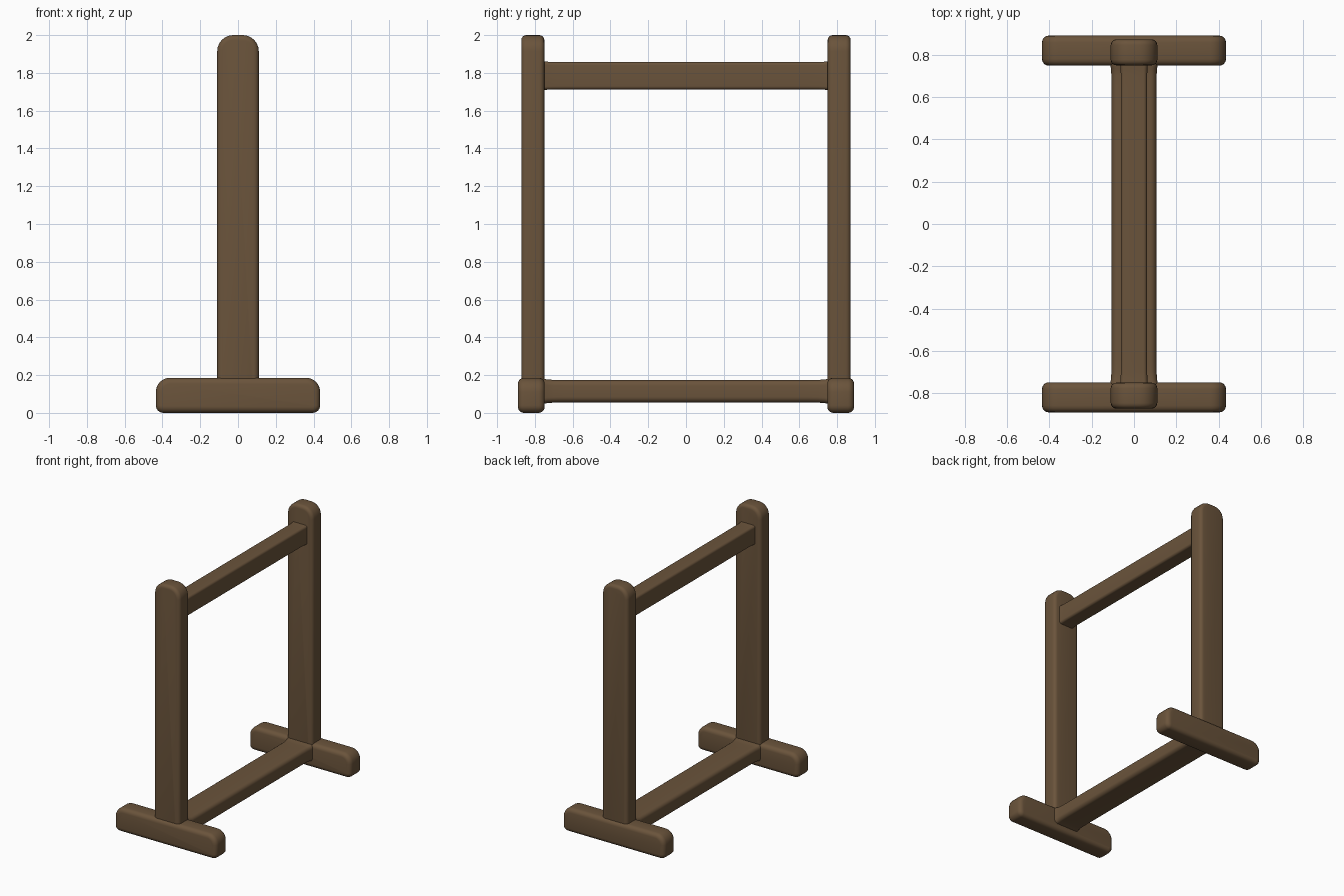
import bpy, bmesh, math

if "Cube" in bpy.data.objects:
    bpy.data.objects.remove(bpy.data.objects["Cube"])

wood = bpy.data.materials.new("brown wood")
wood.diffuse_color = (0.145, 0.088, 0.044, 1)
wood.use_nodes = True
wood.node_tree.nodes["Principled BSDF"].inputs["Base Color"].default_value = wood.diffuse_color


def finish(name, bm):
    bmesh.ops.recalc_face_normals(bm, faces=bm.faces[:])
    mesh = bpy.data.meshes.new(name)
    bm.to_mesh(mesh)
    bm.free()
    mesh.materials.append(wood)
    ob = bpy.data.objects.new(name, mesh)
    bpy.context.collection.objects.link(ob)
    bpy.ops.object.select_all(action='DESELECT')
    ob.select_set(True)
    bpy.context.view_layer.objects.active = ob
    bpy.ops.object.shade_smooth_by_angle(angle=math.radians(40))
    return ob


def rounded_rect(w, z0, z1, r_top, r_bottom, steps=6):
    """Outline in x and z, half width w, with separate top and bottom corner radii."""
    pts = []
    for sx, top, start in ((1, 1, 0), (-1, 1, 90), (-1, 0, 180), (1, 0, 270)):
        r = r_top if top else r_bottom
        cx, cz = sx * (w - r), (z1 - r if top else z0 + r)
        for i in range(steps + 1):
            a = math.radians(start + 90 * i / steps)
            pts.append((cx + r * math.cos(a), cz + r * math.sin(a)))
    return pts


def loft(name, sections):
    """Skin a row of matching outlines placed along y and cap the ends."""
    bm = bmesh.new()
    rings = [[bm.verts.new((x, y, z)) for x, z in pts] for y, pts in sections]
    n = len(rings[0])
    for a, b in zip(rings, rings[1:]):
        for i in range(n):
            j = (i + 1) % n
            bm.faces.new((a[i], a[j], b[j], b[i]))
    bm.faces.new(rings[0])
    bm.faces.new(rings[-1])
    return finish(name, bm)


def slab(name, w, y0, y1, z0, z1, r_top, r_bottom, rim):
    """Board with a rounded outline and softened front and back rims."""
    sections = []
    for i in range(5):
        a = math.radians(90 * i / 4)
        inset = rim * (1 - math.sin(a))
        pts = rounded_rect(w - inset, z0 + inset, z1 - inset,
                           r_top - inset, r_bottom - inset)
        sections.append((rim * (1 - math.cos(a)), pts))
    front = [(y0 + d, p) for d, p in sections]
    back = [(y1 - d, p) for d, p in reversed(sections)]
    return loft(name, front + back)


def rail(name, w, z0, z1, r, flare):
    """Long rail between the posts, swelling slightly at its joints."""
    stations = [(0.79, 1), (0.755, 1), (0.735, 0.35), (0.70, 0.1), (0.64, 0)]
    row = [(-y, f) for y, f in stations] + [(y, f) for y, f in reversed(stations)]
    loft(name, [(y, rounded_rect(w + flare * f, z0 - flare * f, z1 + flare * f, r, r))
                for y, f in row])


# Feet and uprights at both ends
for side, s in (("front", -1), ("back", 1)):
    y0, y1 = sorted((s * 0.748, s * 0.89))
    slab(side + "_foot", 0.435, y0, y1, 0.0, 0.186, 0.075, 0.04, 0.032)
    y0, y1 = sorted((s * 0.75, s * 0.872))
    slab(side + "_post", 0.11, y0, y1, 0.04, 2.0, 0.085, 0.04, 0.026)

# Rails joining the two ends
rail("lower_rail", 0.106, 0.055, 0.174, 0.03, 0.008)
rail("upper_rail", 0.062, 1.712, 1.858, 0.018, 0.003)
